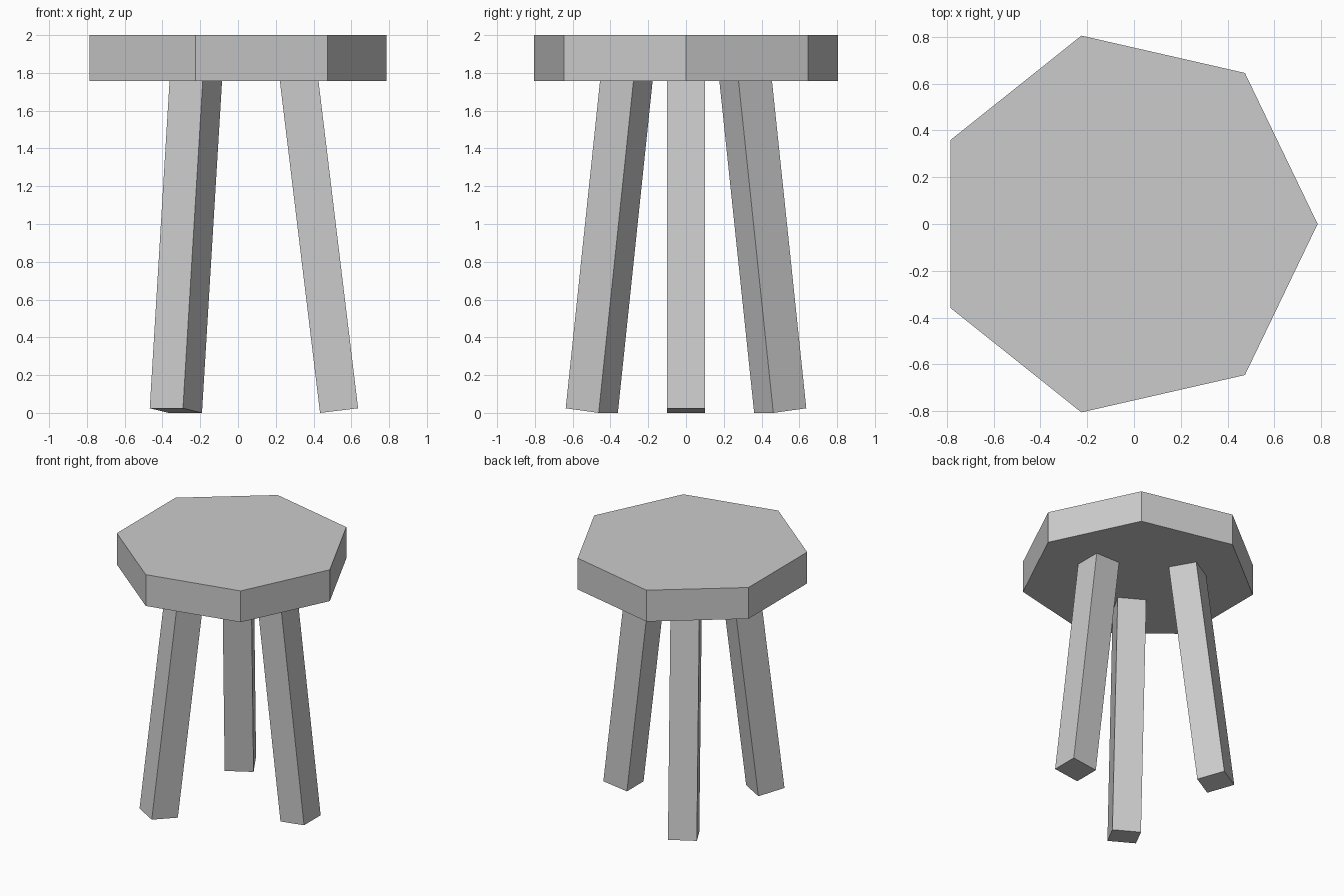
import bpy
import math
from mathutils import Matrix, Vector

cube = bpy.data.objects.get("Cube")
if cube:
    bpy.data.objects.remove(cube, do_unlink=True)

grey = bpy.data.materials.new("plain grey")
grey.use_nodes = True
colour = (0.6, 0.6, 0.6, 1)
grey.diffuse_color = colour
grey.node_tree.nodes["Principled BSDF"].inputs["Base Color"].default_value = colour

CENTRE_X = -0.041
SEAT_RADIUS, SEAT_BOTTOM, HEIGHT = 0.826, 1.758, 2.0
LEG_WIDTH, LEG_TILT, LEG_TOP = 0.203, math.radians(6.9), 1.85
FOOT_RADIUS = 0.576


def finish(name):
    part = bpy.context.object
    part.name = name
    part.data.materials.append(grey)
    return part


# Seven-sided seat with one corner towards +x
bpy.ops.mesh.primitive_cylinder_add(
    vertices=7, radius=SEAT_RADIUS, depth=HEIGHT - SEAT_BOTTOM,
    location=(CENTRE_X, 0, (HEIGHT + SEAT_BOTTOM) / 2))
seat = finish("seat")
seat.data.transform(Matrix.Rotation(-math.pi / 2, 4, "Z"))

# Three square legs splayed outwards, cut square to their own length
for name, degrees in (("left_leg", 0), ("back_leg", 120), ("front_leg", 240)):
    bpy.ops.mesh.primitive_cube_add(size=1)
    leg = finish(name)
    length = LEG_TOP / math.cos(LEG_TILT)
    foot_z = LEG_WIDTH / 2 * math.sin(LEG_TILT)
    leg.data.transform(
        Matrix.Translation((CENTRE_X, 0, 0))
        @ Matrix.Rotation(math.radians(degrees), 4, "Z")
        @ Matrix.Translation((FOOT_RADIUS, 0, foot_z))
        @ Matrix.Rotation(-LEG_TILT, 4, "Y")
        @ Matrix.Diagonal((LEG_WIDTH, LEG_WIDTH, length, 1))
        @ Matrix.Translation(Vector((0, 0, 0.5))))
